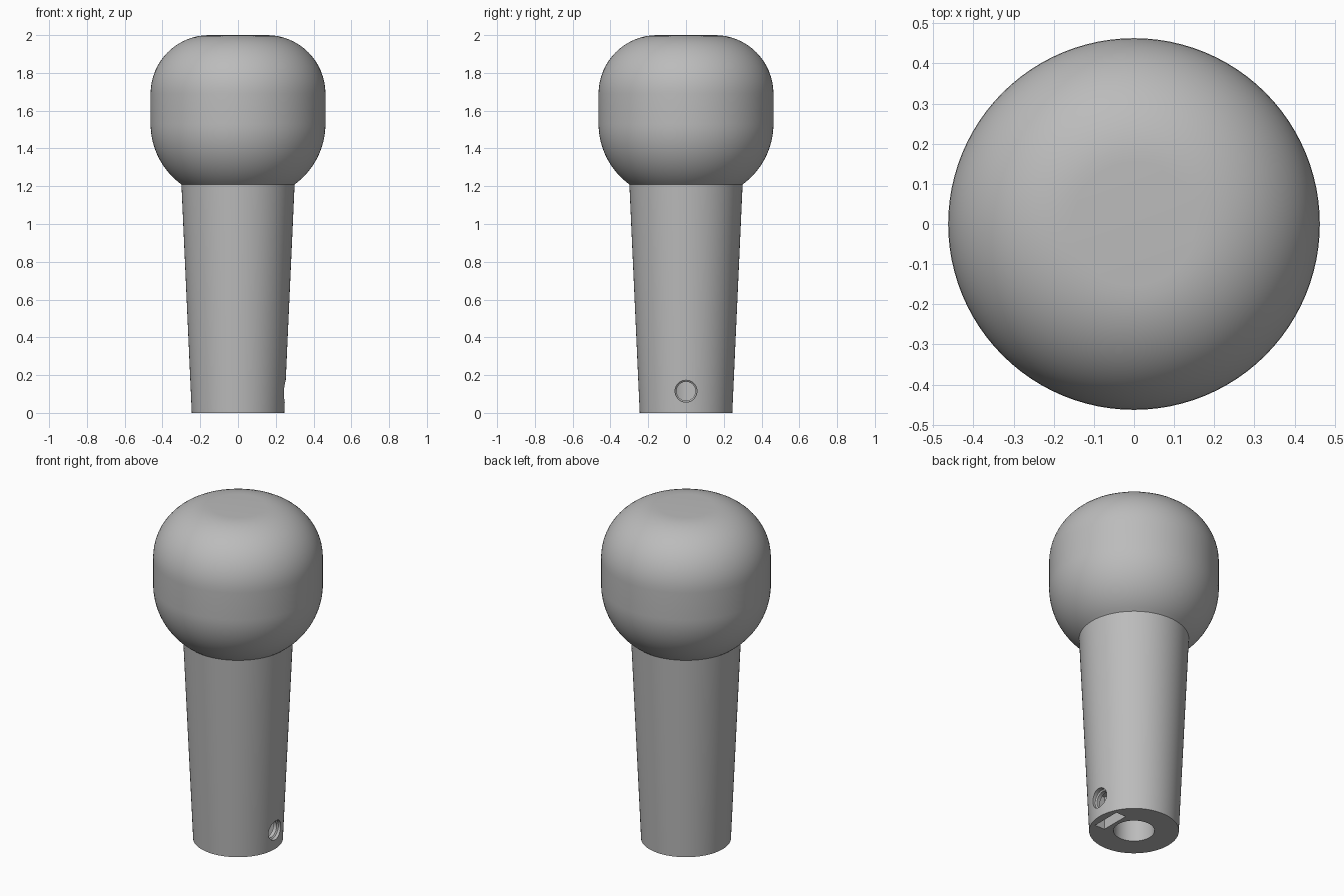
import bpy, bmesh, math
from mathutils import Matrix

if "Cube" in bpy.data.objects:
    bpy.data.objects.remove(bpy.data.objects["Cube"])

SEG = 96
grey = bpy.data.materials.new("mid grey")
grey.diffuse_color = (0.5, 0.5, 0.5, 1)
grey.use_nodes = True
grey.node_tree.nodes["Principled BSDF"].inputs["Base Color"].default_value = grey.diffuse_color


def finish(name, bm):
    bmesh.ops.recalc_face_normals(bm, faces=bm.faces)
    me = bpy.data.meshes.new(name)
    bm.to_mesh(me)
    bm.free()
    me.materials.append(grey)
    ob = bpy.data.objects.new(name, me)
    bpy.context.collection.objects.link(ob)
    return ob


def lathe(name, profile, seg=SEG, matrix=Matrix()):
    """Revolve (radius, height) points around z and cap both ends."""
    bm = bmesh.new()
    rings = [[bm.verts.new((r * math.cos(2 * math.pi * i / seg),
                            r * math.sin(2 * math.pi * i / seg), z)) for i in range(seg)]
             for r, z in profile]
    for a, b in zip(rings, rings[1:]):
        for i in range(seg):
            j = (i + 1) % seg
            bm.faces.new((a[i], a[j], b[j], b[i]))
    bm.faces.new(rings[0][::-1])
    bm.faces.new(rings[-1])
    bm.transform(matrix)
    return finish(name, bm)


def arc(cx, cz, r, a0, a1, n=16):
    return [(cx + r * math.cos(math.radians(a0 + (a1 - a0) * i / n)),
             cz + r * math.sin(math.radians(a0 + (a1 - a0) * i / n))) for i in range(n + 1)]


# Tapered grip flowing into the rounded knob with a small flat top
profile = [(0.245, 0)] + arc(0.067, 1.53, 0.396, -54, 0) + arc(0.153, 1.69, 0.31, 0, 90)
knob = lathe("knob_handle", profile)

# Cutters: shaft bore, stepped screw hole and nut slot
bore = lathe("bore_cutter", [(0.112, -0.1), (0.112, 1.0)], 64)
sideways = Matrix.Translation((0, 0, 0.115)) @ Matrix.Rotation(math.pi / 2, 4, 'Y')
screw = lathe("screw_hole_cutter", [(0.05, 0.05), (0.05, 0.222), (0.058, 0.228), (0.058, 0.4)],
              48, sideways)
bm = bmesh.new()
bmesh.ops.create_cube(bm, size=1, matrix=Matrix.Translation((0.168, 0, 0.05))
                      @ Matrix.Diagonal((0.066, 0.18, 0.3, 1)))
slot = finish("nut_slot_cutter", bm)

for cutter in (bore, screw, slot):
    mod = knob.modifiers.new(cutter.name, 'BOOLEAN')
    mod.operation, mod.solver, mod.object = 'DIFFERENCE', 'EXACT', cutter
    bpy.context.view_layer.objects.active = knob
    bpy.ops.object.modifier_apply(modifier=mod.name)
    bpy.data.objects.remove(cutter)

# Smooth shading with crisp rims
knob.select_set(True)
bpy.ops.object.shade_smooth_by_angle(angle=math.radians(30))
